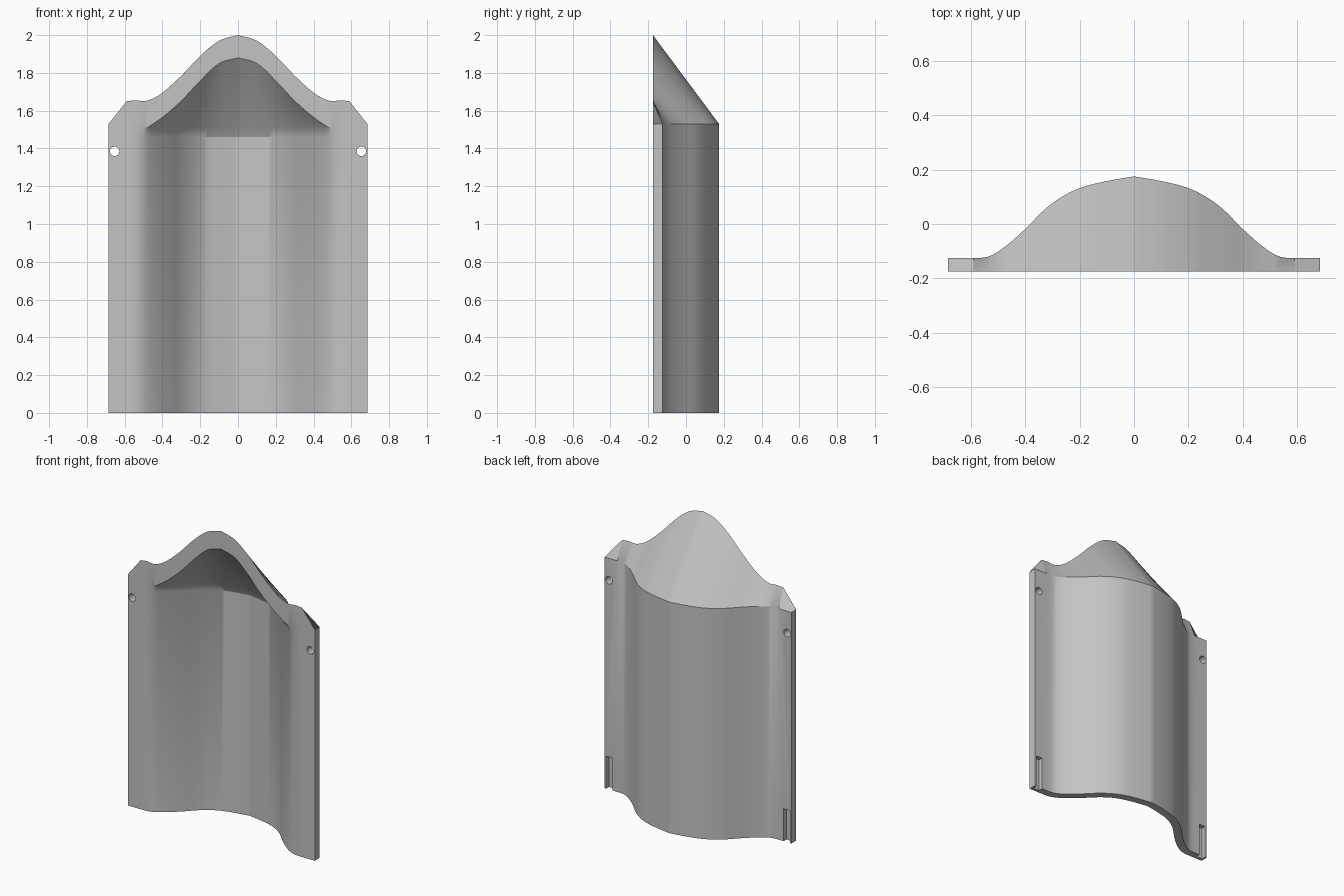
import bpy, bmesh, math
from mathutils import Vector

cube = bpy.data.objects.get("Cube")
if cube:
    bpy.data.objects.remove(cube, do_unlink=True)

HALF, FRONT, WALL = 0.685, -0.175, 0.05

grey = bpy.data.materials.new("plain grey")
grey.use_nodes = True
grey.diffuse_color = (0.55, 0.55, 0.55, 1)
grey.node_tree.nodes["Principled BSDF"].inputs["Base Color"].default_value = (0.55, 0.55, 0.55, 1)


def curve(points, x):
    """Smooth curve through the points, held flat past its ends."""
    if x <= points[0][0]:
        return points[0][1]
    for i in range(len(points) - 1):
        (xa, ya), (xb, yb) = points[i], points[i + 1]
        if x <= xb:
            def slope(j):
                a, b = points[max(j - 1, 0)], points[min(j + 1, len(points) - 1)]
                return (b[1] - a[1]) / (b[0] - a[0])
            w = xb - xa
            t = (x - xa) / w
            return ((2*t**3 - 3*t**2 + 1) * ya + (t**3 - 2*t**2 + t) * w * slope(i)
                    + (3*t**2 - 2*t**3) * yb + (t**3 - t**2) * w * slope(i + 1))
    return points[-1][1]


# Back of the wall in plan, hood rim outline and hood opening outline
back = [(0, 0.175), (0.1, 0.158), (0.2, 0.132), (0.27, 0.097), (0.33, 0.052),
        (0.4, -0.018), (0.47, -0.08), (0.53, -0.118), (0.58, -0.125), (HALF, -0.125)]
rim = [(0, 2.0), (0.1, 1.97), (0.2, 1.89), (0.3, 1.785), (0.4, 1.695),
       (0.46, 1.66), (0.5, 1.65), (0.54, 1.655), (0.59, 1.65)]
opening = [(0, 1.88), (0.1, 1.85), (0.2, 1.758), (0.3, 1.652), (0.4, 1.565), (0.48, 1.51)]

# Front of the wall: the back curve moved inwards by the wall thickness
inner = []
for i in range(138):
    x = i * HALF / 137
    s = (curve(back, x + 0.002) - curve(back, max(x - 0.002, 0))) / (0.004 if x > 0.002 else 0.002)
    n = Vector((-s, 1)).normalized() * WALL
    inner.append((x - n.x, curve(back, x) - n.y))


def front_y(x):
    for (xa, ya), (xb, yb) in zip(inner, inner[1:]):
        if xa <= x <= xb:
            return max(ya + (yb - ya) * (x - xa) / (xb - xa), FRONT)
    return FRONT


def section(x):
    """Closed side outline of wall and hood at one x."""
    a = abs(x)
    yi, yo = front_y(a), curve(back, a)
    lip = max(yi - 0.025, FRONT) if a < 0.48 else FRONT
    top = curve(rim, a) if a <= 0.59 else 1.65 - 0.12 * (a - 0.59) / (HALF - 0.59)
    return [(yi, 0), (yi, 1.46), (lip, 1.51), (FRONT, curve(opening, a)),
            (FRONT, top), (yo, 1.53), (yo, 0)]


# Wall and hood: side outlines bridged from one edge to the other
right = [0.02 * i for i in range(30)] + [0.59, HALF]
xs = [-x for x in reversed(right[1:])] + right
bm = bmesh.new()
rings = [[bm.verts.new((x, y, z)) for y, z in section(x)] for x in xs]
for r, s in zip(rings, rings[1:]):
    for k in range(len(r)):
        m = (k + 1) % len(r)
        bm.faces.new((r[k], r[m], s[m], s[k]))
bm.faces.new(rings[0])
bm.faces.new(rings[-1])
bmesh.ops.remove_doubles(bm, verts=bm.verts, dist=0.0005)
bmesh.ops.recalc_face_normals(bm, faces=bm.faces)
mesh = bpy.data.meshes.new("curved_wall_with_hood")
bm.to_mesh(mesh)
bm.free()
wall = bpy.data.objects.new("curved_wall_with_hood", mesh)
bpy.context.collection.objects.link(wall)
mesh.materials.append(grey)


def cut(cutter, name):
    cutter.name = name
    cutter.hide_render = True
    cutter.hide_set(True)
    cutter.data.materials.append(grey)
    mod = wall.modifiers.new(name, 'BOOLEAN')
    mod.operation, mod.solver, mod.object = 'DIFFERENCE', 'EXACT', cutter


# Mounting holes and clip slots in both flanges
for side, label in ((-1, "right"), (1, "left")):
    bpy.ops.mesh.primitive_cylinder_add(vertices=24, radius=0.025, depth=0.3,
                                        location=(side * 0.653, -0.15, 1.385),
                                        rotation=(math.pi / 2, 0, 0))
    cut(bpy.context.object, label + "_hole_cutter")
    bpy.ops.mesh.primitive_cube_add(size=1, location=(side * 0.65, -0.125, 0.1))
    slot = bpy.context.object
    slot.scale = (0.045, 0.06, 0.23)
    cut(slot, label + "_slot_cutter")

# Apply the cuts, then shade smooth with sharp edges kept
bpy.context.view_layer.objects.active = wall
for o in bpy.context.selected_objects:
    o.select_set(False)
wall.select_set(True)
for name in [m.name for m in wall.modifiers]:
    bpy.ops.object.modifier_apply(modifier=name)
for o in [o for o in bpy.data.objects if o.name.endswith("_cutter")]:
    bpy.data.objects.remove(o, do_unlink=True)
bpy.ops.object.shade_smooth_by_angle(angle=math.radians(25))
